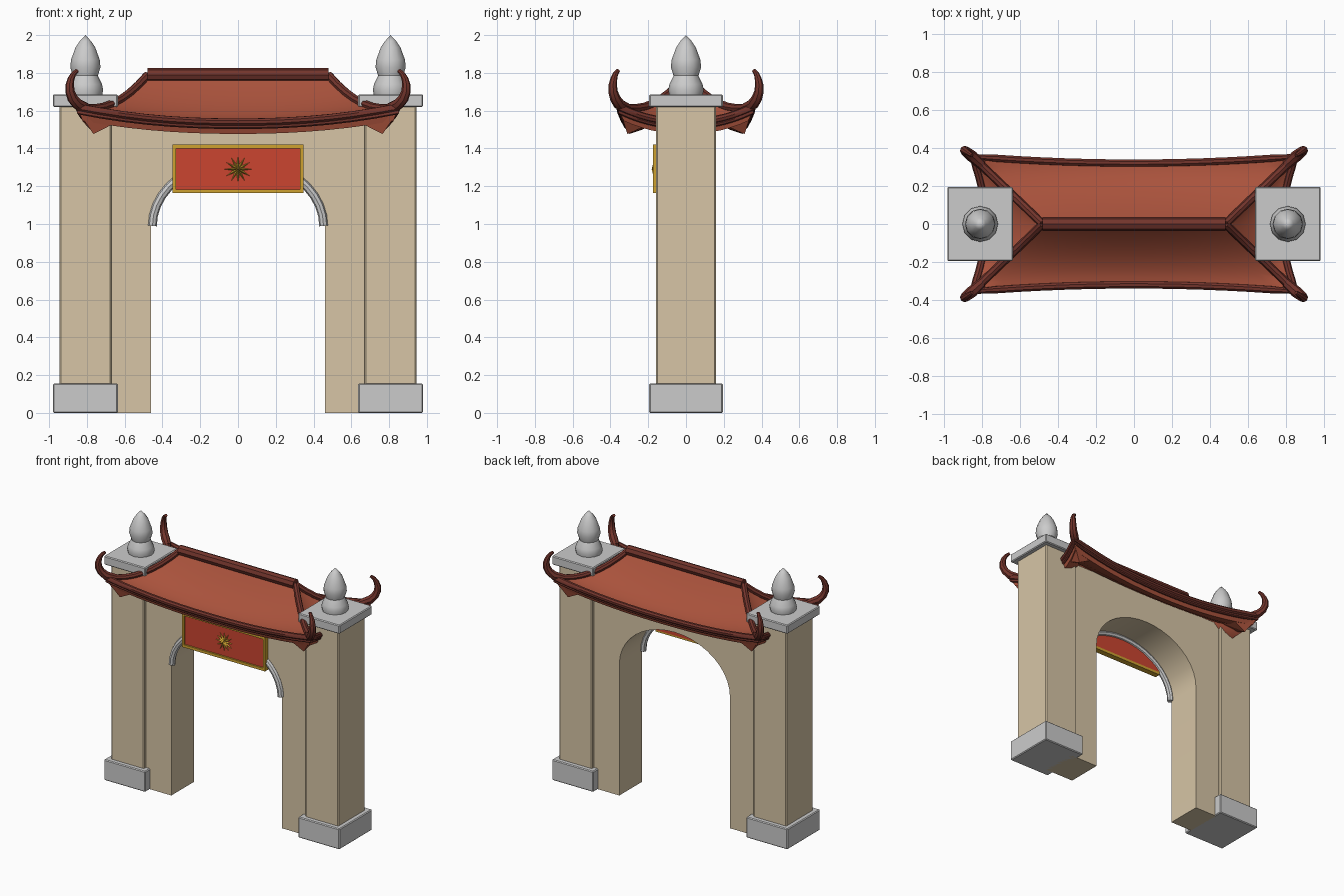
import bpy, bmesh, math
from mathutils import Vector

if "Cube" in bpy.data.objects:
    bpy.data.objects.remove(bpy.data.objects["Cube"])


def mat(name, rgb):
    m = bpy.data.materials.new(name)
    m.diffuse_color = (*rgb, 1)
    m.use_nodes = True
    m.node_tree.nodes["Principled BSDF"].inputs["Base Color"].default_value = m.diffuse_color
    return m


PLASTER = mat("plaster", (0.68, 0.56, 0.38))
TILE = mat("roof_tile", (0.40, 0.085, 0.045))
TRIM = mat("roof_trim", (0.17, 0.035, 0.025))
RED = mat("red_panel", (0.60, 0.06, 0.03))
GOLD = mat("gold", (0.62, 0.36, 0.03))


def finish(bm, name, m=None, smooth=None):
    bmesh.ops.recalc_face_normals(bm, faces=bm.faces[:])
    me = bpy.data.meshes.new(name)
    bm.to_mesh(me)
    bm.free()
    ob = bpy.data.objects.new(name, me)
    bpy.context.collection.objects.link(ob)
    if m:
        me.materials.append(m)
    if smooth:
        shade(ob, smooth)
    return ob


def shade(ob, deg):
    bpy.ops.object.select_all(action='DESELECT')
    ob.select_set(True)
    bpy.context.view_layer.objects.active = ob
    bpy.ops.object.shade_smooth_by_angle(angle=math.radians(deg))


def box(name, lo, hi, m=None, bevel=0.0):
    bm = bmesh.new()
    bmesh.ops.create_cube(bm, size=1)
    for v in bm.verts:
        v.co = [lo[i] + (v.co[i] + 0.5) * (hi[i] - lo[i]) for i in range(3)]
    if bevel:
        bmesh.ops.bevel(bm, geom=bm.edges[:], offset=bevel, segments=1, affect='EDGES')
    return finish(bm, name, m)


def tube(name, pts, r, m=None, cyclic=False, radii=None):
    cu = bpy.data.curves.new(name, 'CURVE')
    cu.dimensions = '3D'
    cu.bevel_depth, cu.bevel_resolution, cu.use_fill_caps = r, 2, True
    sp = cu.splines.new('POLY')
    sp.points.add(len(pts) - 1)
    for i, p in enumerate(pts):
        sp.points[i].co = (*p, 1)
        sp.points[i].radius = radii[i] if radii else 1
    sp.use_cyclic_u = cyclic
    tmp = bpy.data.objects.new(name + "_path", cu)
    bpy.context.collection.objects.link(tmp)
    me = bpy.data.meshes.new_from_object(tmp.evaluated_get(bpy.context.evaluated_depsgraph_get()))
    bpy.data.objects.remove(tmp)
    ob = bpy.data.objects.new(name, me)
    bpy.context.collection.objects.link(ob)
    me.materials.clear()
    if m:
        me.materials.append(m)
    shade(ob, 40)
    return ob


# Pillars with base, cap and turned finial
FINIAL = [(0.088, 1.68), (0.094, 1.71), (0.088, 1.74), (0.066, 1.785), (0.08, 1.83),
          (0.076, 1.87), (0.052, 1.935), (0.03, 1.968), (0, 2.0)]
for s, side in ((-1, "left"), (1, "right")):
    c = s * 0.808
    box(side + "_pillar", (c - 0.138, -0.16, 0.14), (c + 0.138, 0.16, 1.63), PLASTER, 0.008)
    box(side + "_base", (c - 0.172, -0.195, 0), (c + 0.172, 0.195, 0.155), None, 0.006)
    box(side + "_cap", (c - 0.172, -0.195, 1.62), (c + 0.172, 0.195, 1.686), None, 0.006)
    bm = bmesh.new()
    vs = [bm.verts.new((r, 0, z)) for r, z in FINIAL]
    es = [bm.edges.new(p) for p in zip(vs, vs[1:])]
    bmesh.ops.spin(bm, geom=vs + es, cent=(0, 0, 0), axis=(0, 0, 1), angle=math.tau, steps=12)
    bmesh.ops.remove_doubles(bm, verts=bm.verts[:], dist=1e-4)
    bmesh.ops.translate(bm, verts=bm.verts[:], vec=(c, 0, 0))
    finish(bm, side + "_finial", None, 35)


# Wall with arched opening
def arch(a, b, n=20):
    return [(-a * math.cos(math.pi * i / n), 0.99 + b * math.sin(math.pi * i / n)) for i in range(n + 1)]


outline = [(-0.72, 0), (-0.46, 0)] + arch(0.46, 0.36) + [(0.46, 0), (0.72, 0), (0.72, 1.58), (-0.72, 1.58)]
bm = bmesh.new()
f = bm.faces.new([bm.verts.new((x, -0.135, z)) for x, z in outline])
ext = bmesh.ops.extrude_face_region(bm, geom=[f])
bmesh.ops.translate(bm, vec=(0, 0.27, 0), verts=[g for g in ext['geom'] if isinstance(g, bmesh.types.BMVert)])
finish(bm, "arch_wall", PLASTER, 30)
tube("arch_trim", [(x, -0.137, z) for x, z in arch(0.453, 0.35)], 0.023)

# Sign panel with frame and sunburst
box("sign_panel", (-0.335, -0.162, 1.175), (0.335, -0.13, 1.41), RED)
for z, n in ((1.163, "bottom"), (1.4, "top")):
    box("sign_frame_" + n, (-0.346, -0.174, z), (0.346, -0.13, z + 0.02), GOLD)
for x, n in ((-0.346, "left"), (0.328, "right")):
    box("sign_frame_" + n, (x, -0.174, 1.163), (x + 0.018, -0.13, 1.42), GOLD)
bm = bmesh.new()
rim = []
for i in range(24):
    r, a = (0.028 if i % 2 else 0.075), math.tau * i / 24
    rim.append(bm.verts.new((r * math.sin(a), -0.161, 1.29 + r * math.cos(a))))
tip = bm.verts.new((0, -0.182, 1.29))
for i in range(24):
    bm.faces.new((rim[i], rim[(i + 1) % 24], tip))
bm.faces.new(rim)
finish(bm, "sunburst", GOLD)


# Swept hipped roof: rings run from the ridge (v=0) to the eave (v=1)
def ring(v, dz=0.0, n=14):
    pts = []
    for k in range(4):
        sgn = -1 if k < 2 else 1
        for i in range(n):
            u = -1 + 2 * i / n
            if k % 2 == 0:
                p = (-sgn * u * (0.48 + 0.37 * v), sgn * v * (0.32 + 0.035 * u * u))
            else:
                p = (-sgn * (0.48 + v * (0.30 + 0.07 * u * u)), -sgn * u * 0.355 * v)
            z = 1.54 + 0.24 * (1 - v) ** 1.8 + 0.08 * abs(u) ** 2.2 * v * v
            pts.append(Vector((*p, z + dz)))
    return pts


rows = [ring(i / 8) for i in range(9)]
rows += [ring(v, -0.065) for v in (0.93, 0.7, 0.45, 0.2, 0)]
bm = bmesh.new()
grid = [[bm.verts.new(p) for p in r] for r in rows]
for a, b in zip(grid, grid[1:]):
    for i in range(len(a)):
        j = (i + 1) % len(a)
        bm.faces.new((a[i], a[j], b[j], b[i]))
bmesh.ops.remove_doubles(bm, verts=bm.verts[:], dist=1e-4)
finish(bm, "roof", TILE, 35)

# Eave, ridge and hip mouldings
tube("eave_trim_upper", ring(1), 0.02, TRIM, True)
tube("eave_trim_lower", ring(0.98, -0.024), 0.014, TRIM, True)
tube("ridge", [(-0.48, 0, 1.79), (0.48, 0, 1.79)], 0.036, TRIM)
for k, name in enumerate(("front_left", "front_right", "back_right", "back_left")):
    sx, sy = (-1, 1, 1, -1)[k], (-1, -1, 1, 1)[k]
    hip = [ring(i / 8, 0.008)[k * 14] for i in range(9)]
    tube(name + "_hip", hip, 0.022, TRIM)
    # Curled horn on the corner
    horn = [(0.80, 0.31, 1.615), (0.85, 0.355, 1.635), (0.876, 0.375, 1.665), (0.889, 0.386, 1.70),
            (0.891, 0.388, 1.735), (0.884, 0.382, 1.768), (0.87, 0.373, 1.795), (0.852, 0.36, 1.812)]
    tube(name + "_horn", [(sx * x, sy * y, z) for x, y, z in horn], 0.028, TRIM,
         radii=[0.9, 1.1, 1, 0.9, 0.8, 0.65, 0.5, 0.4])
    # Wedge bracket under the corner
    bm = bmesh.new()
    for x, y, z in ((0.85, 0.35, 1.6), (0.765, 0.31, 1.476), (0.66, 0.315, 1.53),
                    (0.78, 0.19, 1.53), (0.66, 0.19, 1.56)):
        bm.verts.new((sx * x, sy * y, z))
    bmesh.ops.convex_hull(bm, input=bm.verts[:])
    finish(bm, name + "_bracket", TILE)
